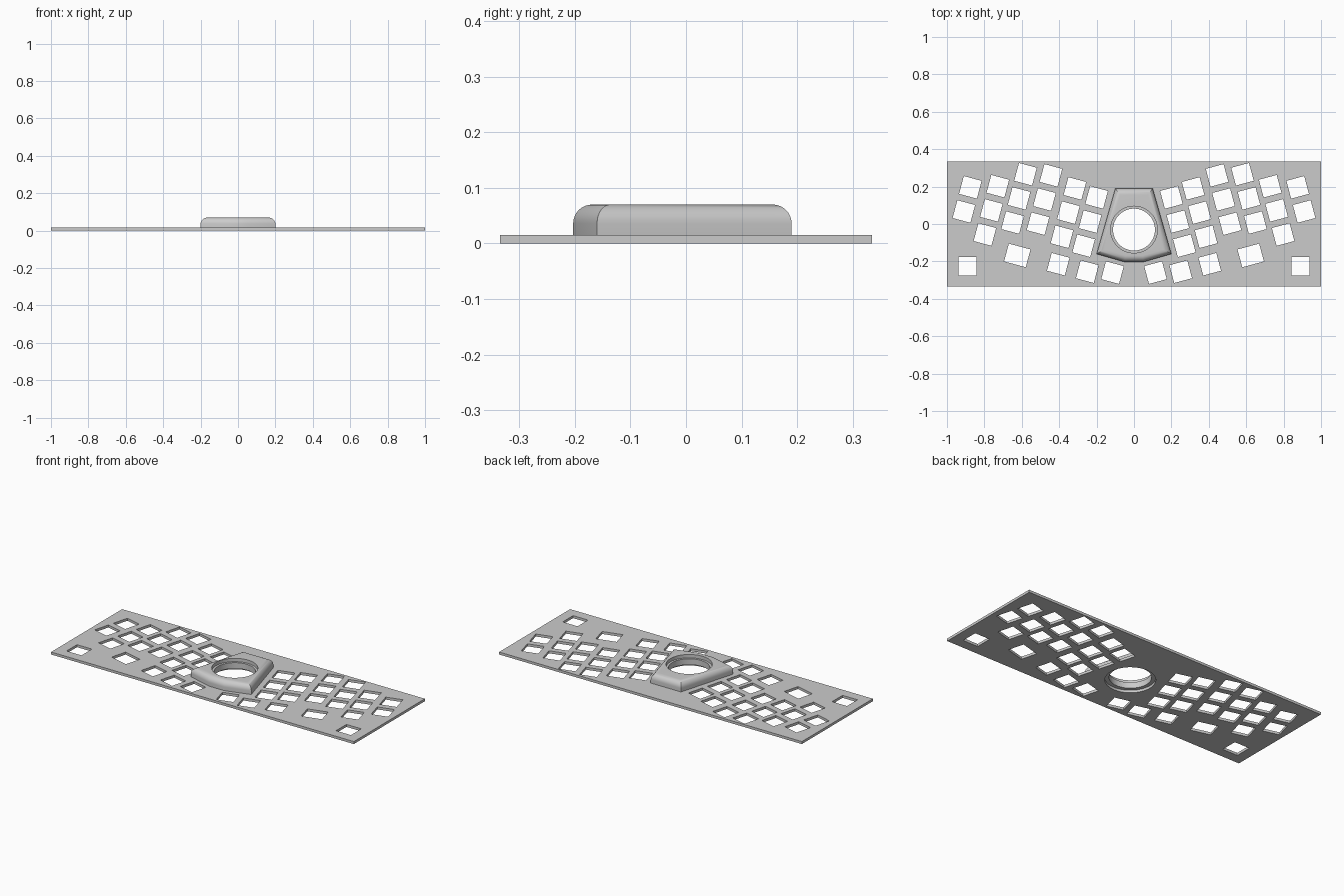
import bpy, bmesh, math
from mathutils import Matrix, Vector

if "Cube" in bpy.data.objects:
    bpy.data.objects.remove(bpy.data.objects["Cube"])

grey = bpy.data.materials.new("light_grey")
grey.use_nodes = True
grey.diffuse_color = (0.6, 0.6, 0.6, 1)
grey.node_tree.nodes["Principled BSDF"].inputs["Base Color"].default_value = (0.6, 0.6, 0.6, 1)

PLATE_TOP, HOUSING_TOP = 0.015, 0.07
BALL_Y, TILT, KEY = -0.03, math.radians(15), 0.0985


def make_object(name, bm):
    bmesh.ops.recalc_face_normals(bm, faces=bm.faces)
    mesh = bpy.data.meshes.new(name)
    bm.to_mesh(mesh)
    bm.free()
    mesh.materials.append(grey)
    obj = bpy.data.objects.new(name, mesh)
    bpy.context.collection.objects.link(obj)
    return obj


def add_box(bm, x, y, w, d, z0, z1, angle=0):
    matrix = (Matrix.Translation((x, y, (z0 + z1) / 2)) @ Matrix.Rotation(angle, 4, "Z")
              @ Matrix.Diagonal((w, d, z1 - z0, 1)))
    bmesh.ops.create_cube(bm, size=1, matrix=matrix)


def add_cylinder(bm, radius, z0, z1):
    bmesh.ops.create_cone(bm, cap_ends=True, segments=64, radius1=radius, radius2=radius,
                          depth=z1 - z0, matrix=Matrix.Translation((0, BALL_Y, (z0 + z1) / 2)))


def cut(obj, bm):
    cutter = make_object("cutter", bm)
    cutter.hide_render = True
    mod = obj.modifiers.new("cut", "BOOLEAN")
    mod.operation, mod.solver, mod.object = "DIFFERENCE", "EXACT", cutter
    bpy.ops.object.select_all(action="DESELECT")
    bpy.context.view_layer.objects.active = obj
    obj.select_set(True)
    bpy.ops.object.modifier_apply(modifier=mod.name)
    bpy.data.objects.remove(cutter)


def smooth(obj):
    bpy.ops.object.select_all(action="DESELECT")
    bpy.context.view_layer.objects.active = obj
    obj.select_set(True)
    bpy.ops.object.shade_smooth_by_angle(angle=math.radians(30))


# Flat switch plate
bm = bmesh.new()
add_box(bm, 0, 0, 2, 0.67, 0, PLATE_TOP)
plate = make_object("switch_plate", bm)

# Key columns: top hole position and number of rows
columns = [(0.20, 0.142, 3), (0.316, 0.19, 3), (0.444, 0.26, 3),
           (0.58, 0.266, 3), (0.728, 0.202, 3), (0.875, 0.196, 2)]
step = Vector((math.sin(TILT), -math.cos(TILT))) * 0.1337
holes = []
for x, y, rows in columns:
    for row in range(rows):
        p = Vector((x, y)) + step * row
        holes.append((p.x, p.y, KEY, TILT))

# Thumb keys, wide key and straight corner key
holes += [(0.115, -0.26, KEY, TILT), (0.25, -0.255, KEY, TILT), (0.405, -0.215, KEY, TILT),
          (0.624, -0.168, 0.12, TILT), (0.89, -0.227, KEY, 0)]

bm = bmesh.new()
for side in (1, -1):
    for x, y, width, angle in holes:
        add_box(bm, side * x, y, width, KEY, -0.05, 0.05, side * angle)
add_cylinder(bm, 0.134, -0.05, 0.05)
cut(plate, bm)
smooth(plate)

# Ball housing: six-sided block with rounded top edges
half = [(0.1, 0.19), (0.2, -0.16), (0.05, -0.203)]
outline = half + [(-x, y) for x, y in reversed(half)]
bm = bmesh.new()
base = bm.faces.new([bm.verts.new((x, y, PLATE_TOP)) for x, y in outline])
extruded = bmesh.ops.extrude_face_region(bm, geom=[base], use_keep_orig=True)["geom"]
top_verts = [v for v in extruded if isinstance(v, bmesh.types.BMVert)]
bmesh.ops.translate(bm, verts=top_verts, vec=(0, 0, HOUSING_TOP - PLATE_TOP))
rim = [e for e in bm.edges if all(v in top_verts for v in e.verts)]
bmesh.ops.bevel(bm, geom=rim, offset=0.034, segments=8, profile=0.5, affect="EDGES")
housing = make_object("ball_housing", bm)

# Through hole, then the wider seat above its ledge
for radius, bottom in ((0.112, -0.05), (0.125, 0.05)):
    bm = bmesh.new()
    add_cylinder(bm, radius, bottom, 0.15)
    cut(housing, bm)
smooth(housing)
